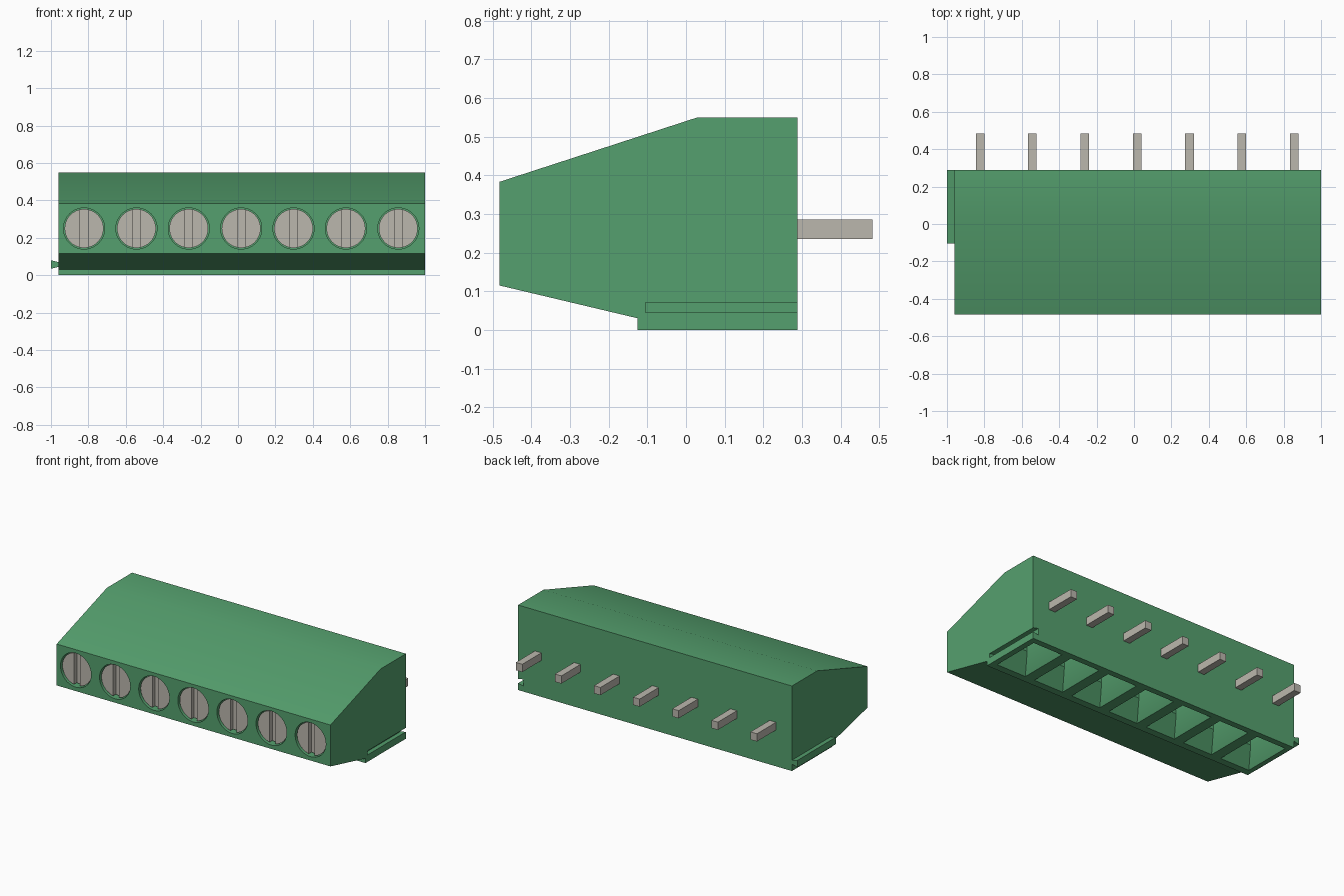
import bpy, bmesh, math
from mathutils import Matrix, Vector

cube = bpy.data.objects.get("Cube")
if cube:
    bpy.data.objects.remove(cube, do_unlink=True)


def material(name, rgb):
    m = bpy.data.materials.new(name)
    m.use_nodes = True
    m.diffuse_color = (*rgb, 1)
    m.node_tree.nodes["Principled BSDF"].inputs["Base Color"].default_value = (*rgb, 1)
    return m


GREEN = material("housing green", (0.091, 0.352, 0.156))
METAL = material("metal grey", (0.497, 0.474, 0.418))


def finish(name, bm, mat):
    bmesh.ops.recalc_face_normals(bm, faces=bm.faces)
    me = bpy.data.meshes.new(name)
    bm.to_mesh(me)
    bm.free()
    me.materials.append(mat)
    ob = bpy.data.objects.new(name, me)
    bpy.context.collection.objects.link(ob)
    return ob


def loft(name, start, end, mat):
    """Closed solid between two matching outlines."""
    bm = bmesh.new()
    a = [bm.verts.new(p) for p in start]
    b = [bm.verts.new(p) for p in end]
    bm.faces.new(a)
    bm.faces.new(b)
    for i in range(len(a)):
        j = (i + 1) % len(a)
        bm.faces.new((a[i], a[j], b[j], b[i]))
    return finish(name, bm, mat)


def box(name, x, y, z, mat):
    def ring(h):
        return [(x[0], y[0], h), (x[1], y[0], h), (x[1], y[1], h), (x[0], y[1], h)]
    return loft(name, ring(z[0]), ring(z[1]), mat)


def disc(name, x, z, r, y0, y1, mat):
    bm = bmesh.new()
    place = Matrix.Translation((x, (y0 + y1) / 2, z)) @ Matrix.Rotation(math.pi / 2, 4, 'X')
    bmesh.ops.create_cone(bm, cap_ends=True, segments=40, radius1=r, radius2=r,
                          depth=y1 - y0, matrix=place)
    return finish(name, bm, mat)


def cut(target, cutters):
    """Subtract the cutters, bake the result and remove the helpers."""
    for c in cutters:
        c.hide_render = True
        mod = target.modifiers.new("cut", 'BOOLEAN')
        mod.operation, mod.solver, mod.object = 'DIFFERENCE', 'EXACT', c
    deps = bpy.context.evaluated_depsgraph_get()
    baked = bpy.data.meshes.new_from_object(target.evaluated_get(deps))
    target.modifiers.clear()
    target.data = baked
    for c in cutters:
        bpy.data.objects.remove(c, do_unlink=True)


def smooth(ob):
    bpy.ops.object.select_all(action='DESELECT')
    ob.select_set(True)
    bpy.context.view_layer.objects.active = ob
    bpy.ops.object.shade_smooth_by_angle(angle=math.radians(30))


LEFT, RIGHT = 1.0, -0.96
FRONT, BACK = -0.483, 0.288
CENTRES = [0.017 + 0.28 * i for i in range(-3, 4)]
SCREW_Z = 0.25

# Housing: side profile extruded along x
profile = [(FRONT, 0.115), (FRONT, 0.383), (0.03, 0.55), (BACK, 0.55),
           (BACK, 0), (-0.125, 0), (-0.125, 0.03)]
housing = loft("housing", [(RIGHT, y, z) for y, z in profile],
               [(LEFT, y, z) for y, z in profile], GREEN)


# Dovetail outline shared by the joining rib and groove
def dovetail(x_neck, x_wide, y):
    return [(x_neck, y, 0.045), (x_wide, y, 0.035), (x_wide, y, 0.08), (x_neck, y, 0.07)]


loft("joining_rib", dovetail(RIGHT, -1, -0.105), dovetail(RIGHT, -1, BACK), GREEN)
cutters = [loft("groove_cutter", dovetail(1.002, 0.96, -0.105),
                dovetail(1.002, 0.96, BACK + 0.02), GREEN)]


# Wire entries: tapered funnel below, straight shaft above
def rect(x, y, z, hx, hy):
    return [(x - hx, y - hy, z), (x + hx, y - hy, z), (x + hx, y + hy, z), (x - hx, y + hy, z)]


for x in CENTRES:
    cutters.append(disc("screw_hole_cutter", x, SCREW_Z, 0.11, FRONT - 0.02, FRONT + 0.05, GREEN))
    cutters.append(loft("funnel_cutter", rect(x, 0.085, -0.002, 0.107, 0.165),
                        rect(x, 0.085, 0.11, 0.05, 0.08), GREEN))
    cutters.append(box("shaft_cutter", (x - 0.05, x + 0.05), (0.005, 0.165), (0.105, 0.2), GREEN))
cut(housing, cutters)
smooth(housing)

# Slotted screws and rear contact pins
for i, x in enumerate(CENTRES, 1):
    screw = disc(f"screw_{i}", x, SCREW_Z, 0.104, FRONT + 0.012, FRONT + 0.055, METAL)
    cut(screw, [box("slot_cutter", (x - 0.021, x + 0.021), (FRONT - 0.02, FRONT + 0.04),
                    (SCREW_Z - 0.2, SCREW_Z + 0.2), METAL)])
    smooth(screw)
    box(f"contact_pin_{i}", (x - 0.023, x + 0.023), (BACK - 0.02, 0.483), (0.235, 0.285), METAL)
